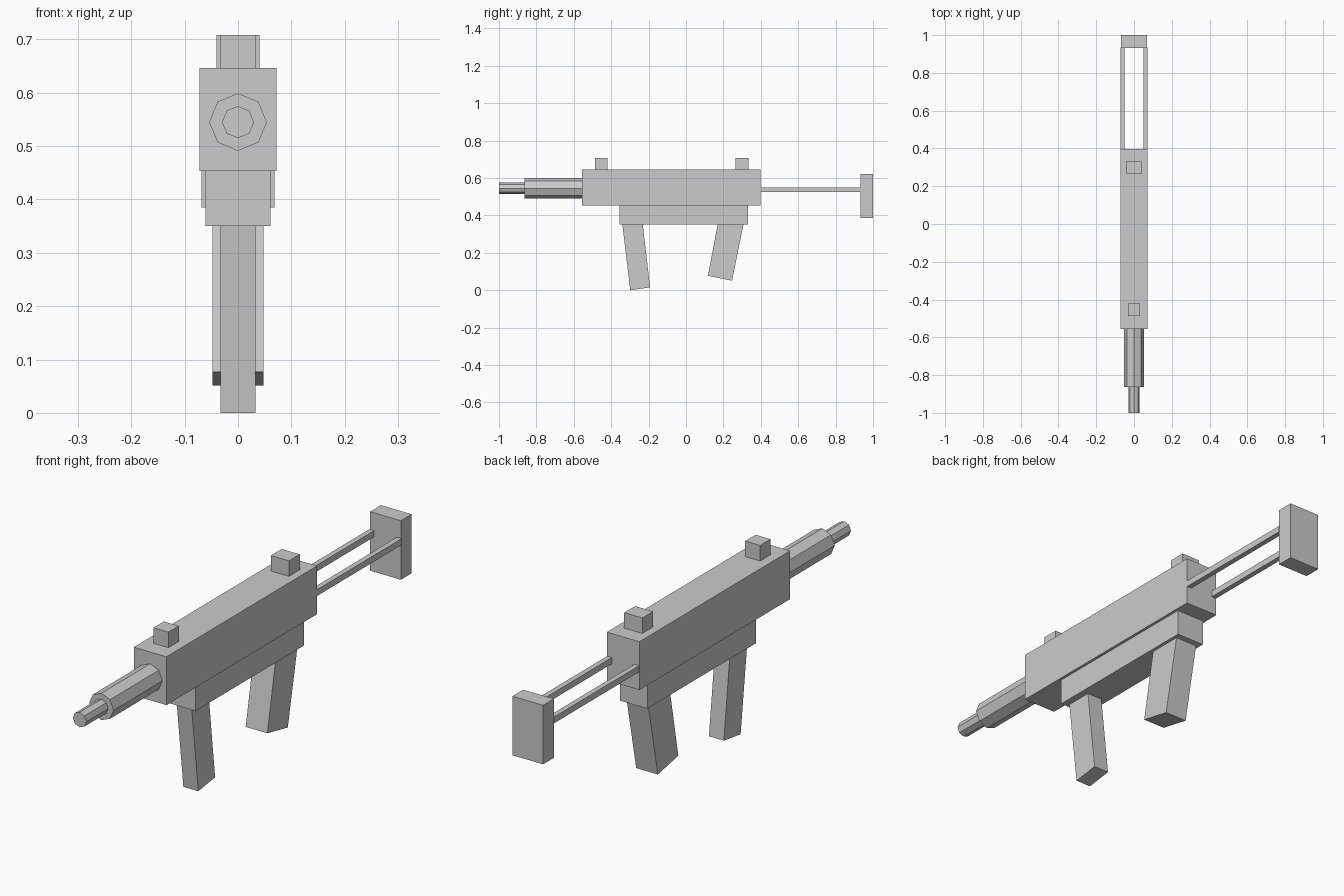
import bpy, bmesh, math
from mathutils import Matrix, Vector

cube = bpy.data.objects.get("Cube")
if cube:
    bpy.data.objects.remove(cube, do_unlink=True)

grey = bpy.data.materials.new("plain_grey")
grey.use_nodes = True
colour = (0.6, 0.6, 0.6, 1)
grey.diffuse_color = colour
grey.node_tree.nodes["Principled BSDF"].inputs["Base Color"].default_value = colour


def finish(name, bm):
    bmesh.ops.recalc_face_normals(bm, faces=bm.faces)
    mesh = bpy.data.meshes.new(name)
    bm.to_mesh(mesh)
    bm.free()
    mesh.materials.append(grey)
    obj = bpy.data.objects.new(name, mesh)
    bpy.context.collection.objects.link(obj)
    return obj


def slab(name, profile, x0, x1):
    """Extrude a side profile of (y, z) points from x0 to x1."""
    bm = bmesh.new()
    face = bm.faces.new([bm.verts.new((x0, y, z)) for y, z in profile])
    new = bmesh.ops.extrude_face_region(bm, geom=[face])["geom"]
    bmesh.ops.translate(bm, vec=Vector((x1 - x0, 0, 0)),
                        verts=[v for v in new if isinstance(v, bmesh.types.BMVert)])
    return finish(name, bm)


def box(name, x0, x1, y0, y1, z0, z1):
    return slab(name, [(y0, z0), (y1, z0), (y1, z1), (y0, z1)], x0, x1)


def tube(name, radius, y0, y1, z):
    """Eight-sided bar along y, with corners straight up and sideways."""
    bm = bmesh.new()
    place = Matrix.Translation((0, (y0 + y1) / 2, z)) @ Matrix.Rotation(math.pi / 2, 4, "X")
    bmesh.ops.create_cone(bm, cap_ends=True, segments=8, radius1=radius,
                          radius2=radius, depth=y1 - y0, matrix=place)
    return finish(name, bm)


# Main body and the block under it
box("body", -0.072, 0.072, -0.555, 0.397, 0.453, 0.646)
box("lower_body", -0.061, 0.061, -0.355, 0.331, 0.35, 0.453)

# Barrel
tube("barrel_sleeve", 0.054, -0.863, -0.555, 0.545)
tube("barrel_tip", 0.03, -1.0, -0.863, 0.545)

# Blocks on top
box("front_sight", -0.033, 0.033, -0.487, -0.421, 0.646, 0.708)
box("rear_sight", -0.04, 0.04, 0.265, 0.333, 0.646, 0.708)

# Slanted legs below
slab("front_magazine", [(-0.34, 0.35), (-0.298, 0), (-0.192, 0.015), (-0.231, 0.35)],
     -0.033, 0.033)
slab("rear_grip", [(0.169, 0.35), (0.117, 0.077), (0.246, 0.051), (0.307, 0.35)],
     -0.048, 0.048)

# Shoulder stock: two rods and an end plate
for side, x in (("right", -0.071), ("left", 0.05)):
    box(side + "_stock_rod", x, x + 0.021, 0.397, 0.935, 0.525, 0.55)
box("stock_plate", -0.068, 0.068, 0.932, 1.0, 0.385, 0.621)
